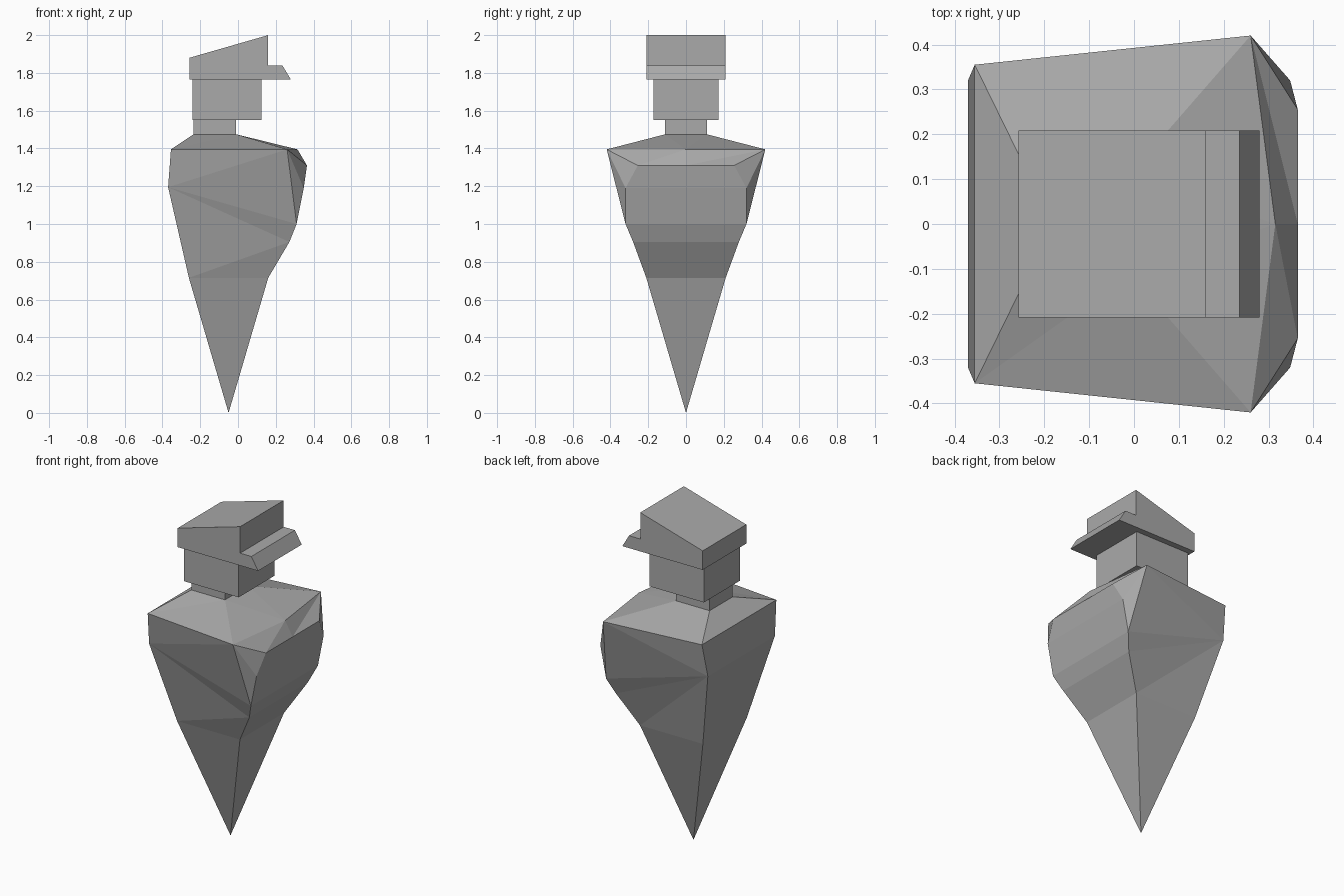
import bpy, bmesh
from mathutils import Vector

default_cube = bpy.data.objects.get("Cube")
if default_cube:
    bpy.data.objects.remove(default_cube, do_unlink=True)

# One plain grey for the whole figure
grey = bpy.data.materials.new("plain_grey")
grey.use_nodes = True
colour = (0.4, 0.4, 0.4, 1.0)
grey.diffuse_color = colour
grey.node_tree.nodes["Principled BSDF"].inputs["Base Color"].default_value = colour


def finish(name, bm):
    """Turn a bmesh into a flat shaded object."""
    bmesh.ops.recalc_face_normals(bm, faces=bm.faces)
    mesh = bpy.data.meshes.new(name)
    bm.to_mesh(mesh)
    bm.free()
    mesh.materials.append(grey)
    obj = bpy.data.objects.new(name, mesh)
    bpy.context.collection.objects.link(obj)
    return obj


def extrude_profile(name, profile, half_width):
    """Extrude an x/z outline symmetrically across y."""
    bm = bmesh.new()
    face = bm.faces.new([bm.verts.new((x, -half_width, z)) for x, z in profile])
    grown = bmesh.ops.extrude_face_region(bm, geom=[face])["geom"]
    moved = [v for v in grown if isinstance(v, bmesh.types.BMVert)]
    bmesh.ops.translate(bm, verts=moved, vec=Vector((0, 2 * half_width, 0)))
    return finish(name, bm)


def block(name, x0, x1, half_width, z0, z1):
    return extrude_profile(name, [(x0, z0), (x1, z0), (x1, z1), (x0, z1)], half_width)


# Head, neck and peaked cap, facing +x
block("neck", -0.235, -0.01, 0.11, 1.475, 1.55)
block("head", -0.24, 0.125, 0.172, 1.55, 1.765)
extrude_profile("peaked_cap", [(-0.257, 1.765), (0.28, 1.765), (0.235, 1.84),
                               (0.16, 1.84), (0.16, 2.0), (-0.257, 1.88)], 0.208)

# Body: paired corner points, mirrored across y, and three centre points
corners = {
    "neck_back": (-0.235, 0.11, 1.475),
    "neck_front": (-0.01, 0.11, 1.475),
    "shoulder_back": (-0.355, 0.355, 1.395),
    "shoulder_front": (0.26, 0.42, 1.395),
    "back": (-0.37, 0.32, 1.195),
    "collar": (0.365, 0.255, 1.31),
    "chest": (0.348, 0.32, 1.19),
    "belly": (0.31, 0.32, 1.0),
    "waist": (0.272, 0.28, 0.905),
    "hip_front": (0.16, 0.21, 0.715),
    "hip_back": (-0.26, 0.21, 0.715),
}
centres = {
    "tip": (-0.05, 0, 0),
    "collar_top": (0.315, 0, 1.395),
    "collar_mid": (0.365, 0, 1.31),
}

# Faces on each side
side_faces = [
    "shoulder_back shoulder_front neck_front",
    "shoulder_back neck_front neck_back",
    "shoulder_front collar_top neck_front",
    "shoulder_front collar chest",
    "shoulder_front chest belly",
    "shoulder_back back shoulder_front",
    "back belly shoulder_front",
    "back waist belly",
    "hip_back hip_front tip",
]
# The folds differ between the two sides
right_faces = [
    "back hip_back waist",
    "hip_back hip_front waist",
    "shoulder_front collar collar_top",
    "collar collar_mid collar_top",
]
left_faces = [
    "back hip_front waist",
    "back hip_back hip_front",
    "shoulder_front collar collar_mid",
    "shoulder_front collar_mid collar_top",
]

bm = bmesh.new()
mid = {n: bm.verts.new(p) for n, p in centres.items()}
sides = []
for sign, extra in ((-1, right_faces), (1, left_faces)):
    pts = {n: bm.verts.new((x, sign * y, z)) for n, (x, y, z) in corners.items()}
    pts.update(mid)
    for names in side_faces + extra:
        bm.faces.new([pts[n] for n in names.split()])
    sides.append(pts)
right, left = sides

# Bands across the back, the chest and the neck seat
for a, b in (("neck_back", "shoulder_back"), ("shoulder_back", "back"),
             ("back", "hip_back"), ("chest", "belly"), ("belly", "waist"),
             ("waist", "hip_front"), ("neck_back", "neck_front")):
    bm.faces.new((right[a], right[b], left[b], left[a]))
for a in ("hip_front", "hip_back"):
    bm.faces.new((right[a], left[a], mid["tip"]))
bm.faces.new((right["neck_front"], left["neck_front"], mid["collar_top"]))
bm.faces.new((right["chest"], right["collar"], mid["collar_mid"],
              left["collar"], left["chest"]))
finish("tapered_body", bm)
